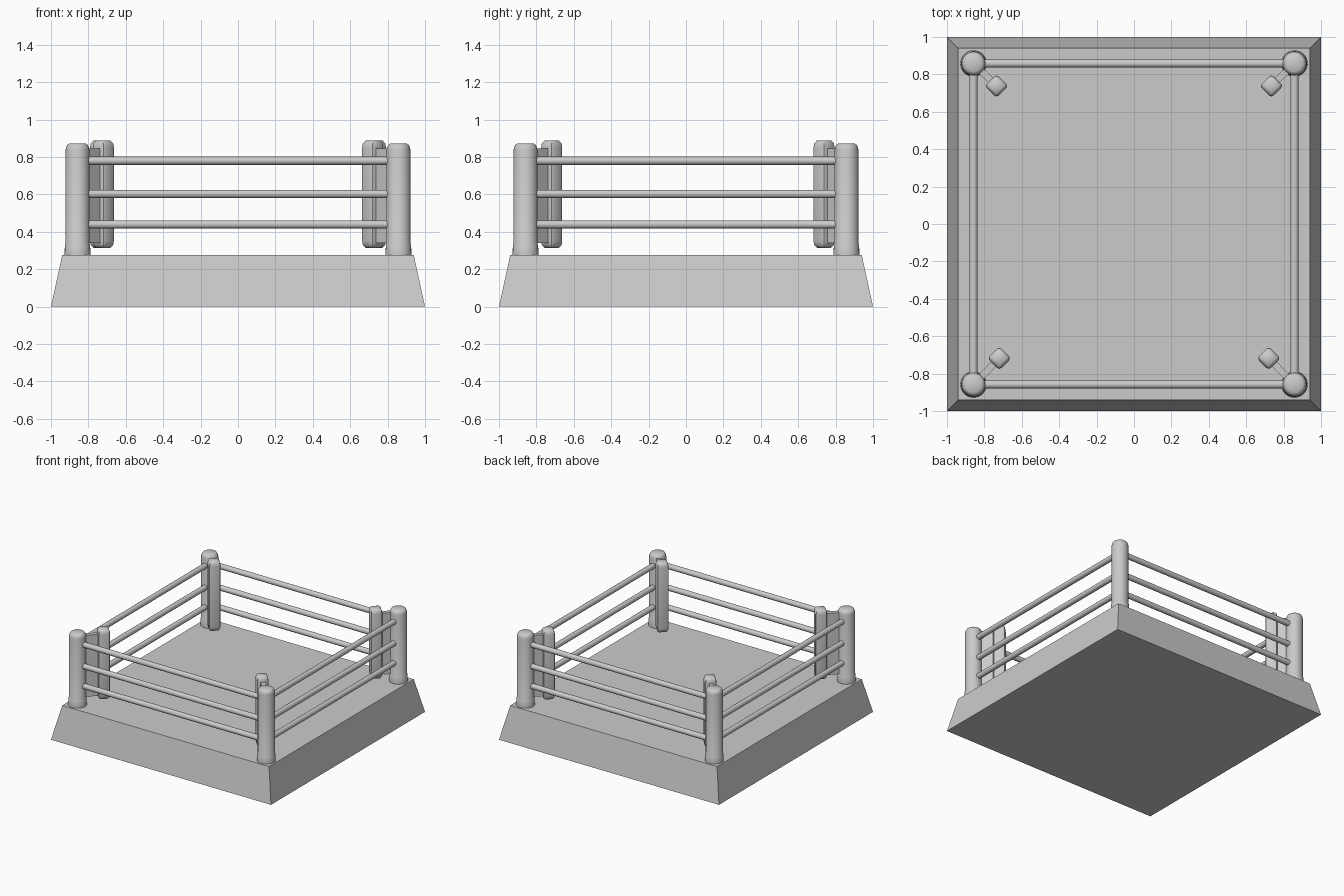
import bpy, bmesh, math
from mathutils import Matrix

if "Cube" in bpy.data.objects:
    bpy.data.objects.remove(bpy.data.objects["Cube"])

POST = 0.858                      # post distance from centre on both axes
CORNERS = [(-1, -1), (1, -1), (1, 1), (-1, 1)]


def make(name, bm, smooth=False):
    bmesh.ops.recalc_face_normals(bm, faces=bm.faces)
    mesh = bpy.data.meshes.new(name)
    bm.to_mesh(mesh)
    bm.free()
    ob = bpy.data.objects.new(name, mesh)
    bpy.context.collection.objects.link(ob)
    if smooth:
        bpy.ops.object.select_all(action='DESELECT')
        ob.select_set(True)
        bpy.context.view_layer.objects.active = ob
        bpy.ops.object.shade_smooth_by_angle(angle=math.radians(40))
    return ob


def lathe(name, profile, x, y, n=24):
    bm = bmesh.new()
    rings = [[bm.verts.new((x + r * math.cos(2 * math.pi * i / n),
                            y + r * math.sin(2 * math.pi * i / n), z))
              for i in range(n)] for r, z in profile]
    for a, b in zip(rings, rings[1:]):
        for i in range(n):
            j = (i + 1) % n
            bm.faces.new((a[i], a[j], b[j], b[i]))
    bm.faces.new(rings[0])
    bm.faces.new(rings[-1])
    return make(name, bm, True)


def box(name, size, loc, angle, bevel=0, z_stretch=1):
    bm = bmesh.new()
    bmesh.ops.create_cube(bm, size=1)
    bmesh.ops.scale(bm, vec=size, verts=bm.verts)
    if bevel:
        bmesh.ops.bevel(bm, geom=bm.edges[:], offset=bevel, segments=2,
                        profile=0.5, affect='EDGES')
    bmesh.ops.scale(bm, vec=(1, 1, z_stretch), verts=bm.verts)
    ob = make(name, bm, bool(bevel))
    ob.location = loc
    ob.rotation_euler.z = angle
    return ob


# tapered ring platform
bm = bmesh.new()
bmesh.ops.create_cone(bm, cap_ends=True, segments=4, radius1=math.sqrt(2),
                      radius2=0.94 * math.sqrt(2), depth=0.275,
                      matrix=Matrix.Translation((0, 0, 0.1375))
                      @ Matrix.Rotation(math.pi / 4, 4, 'Z'))
# guard against a differing cone start angle: snap corners to the axes
for v in bm.verts:
    h = 1.0 if v.co.z < 0.1 else 0.94
    k = round((math.atan2(v.co.y, v.co.x) - math.pi / 4) / (math.pi / 2))
    a = math.pi / 4 + k * math.pi / 2
    v.co.x, v.co.y = h * math.sqrt(2) * math.cos(a), h * math.sqrt(2) * math.sin(a)
make("platform", bm)

# corner posts with collar and rounded cap
post_profile = [(0.070, 0.27), (0.070, 0.285), (0.067, 0.33), (0.064, 0.336),
                (0.064, 0.838), (0.061, 0.853), (0.054, 0.865), (0.043, 0.872)]
for sx, sy in CORNERS:
    lathe("corner_post", post_profile, sx * POST, sy * POST)

    # corner pad and the plate joining it to the post
    px, py = (0.735, 0.738) if sy > 0 else (0.72, 0.718)
    px, py = sx * px, sy * py
    ang = math.atan2(sy, sx)
    box("corner_pad", (0.09, 0.09, 0.2865), (px, py, 0.6015), ang, 0.018, 2)
    dx, dy = sx * POST - px, sy * POST - py
    box("pad_bracket", (math.hypot(dx, dy), 0.036, 0.505),
        (px + dx / 2, py + dy / 2, 0.5925), math.atan2(dy, dx))

# three ropes on each side
for k in range(4):
    for z in (0.78, 0.603, 0.44):
        bm = bmesh.new()
        m = (Matrix.Rotation(k * math.pi / 2, 4, 'Z')
             @ Matrix.Translation((0, -POST, z))
             @ Matrix.Rotation(math.pi / 2, 4, 'Y'))
        bmesh.ops.create_cone(bm, cap_ends=True, segments=16, radius1=0.022,
                              radius2=0.022, depth=2 * POST - 0.08, matrix=m)
        make("rope", bm, True)
